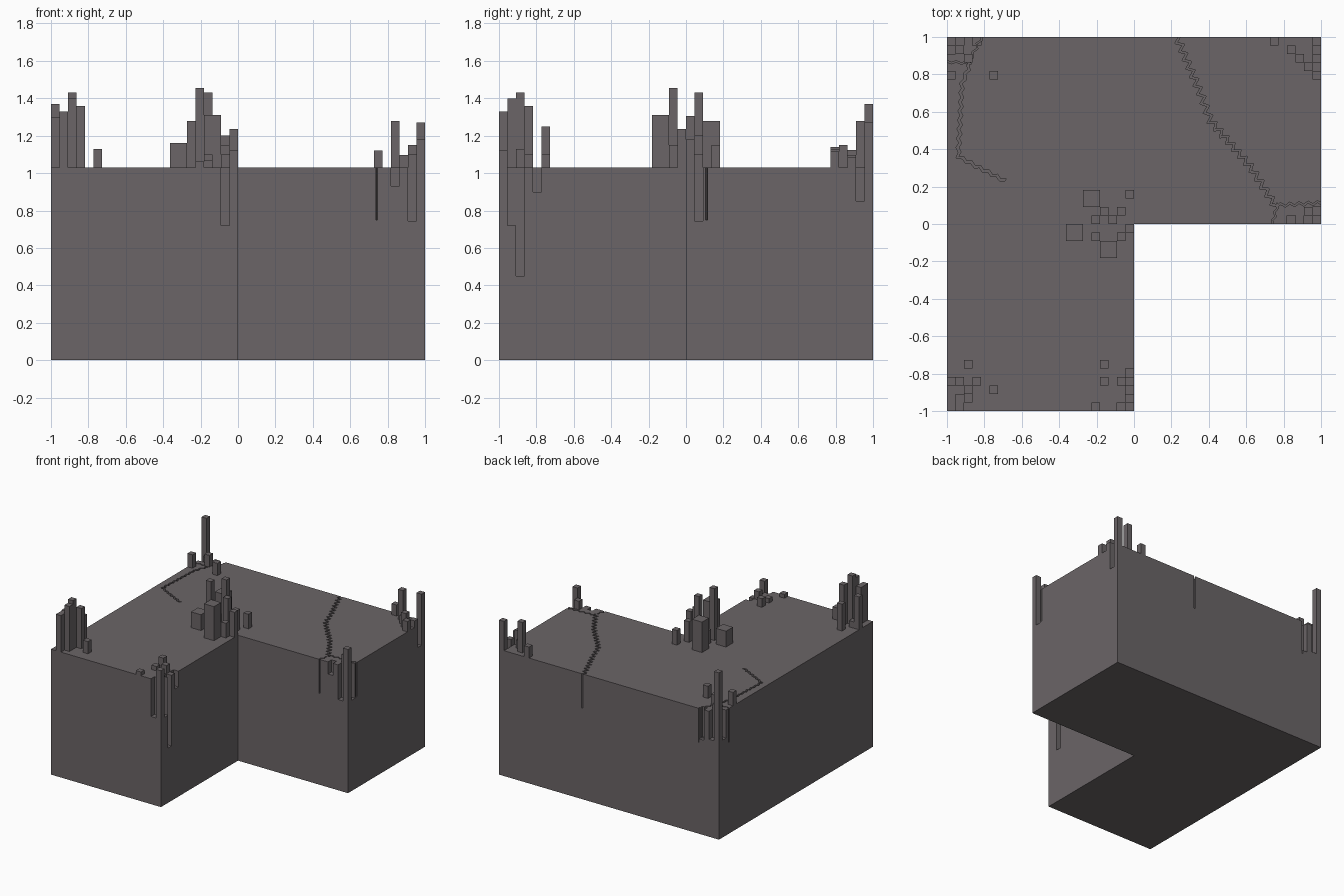
import bpy, bmesh, random
from mathutils import Vector

if "Cube" in bpy.data.objects:
    bpy.data.objects.remove(bpy.data.objects["Cube"])

random.seed(4)
TOP = 1.03
P = 1 / 22            # pitch of the small square cells
GREY = bpy.data.materials.new("warm_grey")
GREY.diffuse_color = (0.145, 0.13, 0.135, 1)
GREY.use_nodes = True
GREY.node_tree.nodes["Principled BSDF"].inputs["Base Color"].default_value = GREY.diffuse_color


def finish(name, bm):
    bmesh.ops.recalc_face_normals(bm, faces=bm.faces)
    me = bpy.data.meshes.new(name)
    bm.to_mesh(me)
    bm.free()
    ob = bpy.data.objects.new(name, me)
    me.materials.append(GREY)
    bpy.context.collection.objects.link(ob)
    return ob


def add_box(bm, lo, hi):
    lo, hi = Vector(lo), Vector(hi)
    for v in bmesh.ops.create_cube(bm, size=1)["verts"]:
        v.co = (lo + hi) / 2 + v.co * (hi - lo)


def cut(target, cutter):
    m = target.modifiers.new("cut", "BOOLEAN")
    m.operation, m.solver, m.object = "DIFFERENCE", "EXACT", cutter
    bpy.context.view_layer.objects.active = target
    bpy.ops.object.modifier_apply(modifier=m.name)
    bpy.data.objects.remove(cutter)


def crack(target, path, amp, width):
    """Cut a zigzag trench following a path, built as a strip of quads."""
    pv, pts = [Vector(p) for p in path], []
    for a, b in zip(pv, pv[1:]):
        n = max(1, round((b - a).length / .025))
        pts += [a.lerp(b, k / n) for k in range(n)]
    pts.append(pv[-1])
    bm, rings, last = bmesh.new(), [], len(pts) - 1
    for k, p in enumerate(pts):
        t = (pts[min(k + 1, last)] - pts[max(k - 1, 0)]).normalized()
        side = Vector((-t.y, t.x))
        c = p + side * (amp if k % 2 else -amp)
        l, r = c + side * width / 2, c - side * width / 2
        rings.append([bm.verts.new((q.x, q.y, z)) for q, z in
                      ((l, .75), (r, .75), (r, 1.2), (l, 1.2))])
    for a, b in zip(rings, rings[1:]):
        for i in range(4):
            j = (i + 1) % 4
            bm.faces.new((a[i], a[j], b[j], b[i]))
    bm.faces.new(rings[0])
    bm.faces.new(rings[-1])
    cut(target, finish("crack_cutter", bm))


def cluster(name, corner, raised, sunk=(), fill=0):
    """Columns and notches on a cell grid counted inwards from a corner."""
    sx, sy = (1 if corner[0] < 0 else -1), (1 if corner[1] < 0 else -1)
    if corner == (0, -1):
        sx = -1
    if corner == (1, 0):
        sy = 1

    def box(bm, i, j, z0, z1, over=0):
        i0 = i - over if i == 0 else i
        j0 = j - over if j == 0 else j
        xs = sorted(corner[0] + sx * P * k for k in (i0, i + 1))
        ys = sorted(corner[1] + sy * P * k for k in (j0, j + 1))
        add_box(bm, (xs[0], ys[0], z0), (xs[1], ys[1], z1))

    bm = bmesh.new()
    for i, j, top in raised:
        box(bm, i, j, TOP, top)
    # short columns on the remaining cells of the patch
    used = {c[:2] for c in (*raised, *sunk)}
    free = [(i, j) for i in range(5) for j in range(5)
            if (i + j) % 2 == 0 and i + j < 7 and (i, j) not in used]
    for i, j in random.sample(free, fill):
        box(bm, i, j, TOP, random.uniform(1.06, 1.13))
    finish(name, bm)
    for i, j, bottom in sunk:
        bm = bmesh.new()
        box(bm, i, j, bottom, 1.2, .4)
        cut(block, finish("notch_cutter", bm))


# L-shaped block
bm = bmesh.new()
outline = [(-1, -1), (0, -1), (0, 0), (1, 0), (1, 1), (-1, 1)]
f = bm.faces.new([bm.verts.new((x, y, 0)) for x, y in outline])
ext = bmesh.ops.extrude_face_region(bm, geom=[f])["geom"]
bmesh.ops.translate(bm, vec=(0, 0, TOP),
                    verts=[v for v in ext if isinstance(v, bmesh.types.BMVert)])
block = finish("block", bm)

# Long crack with its two branches at the right, then the left one
crack(block, [(.22, 1.02), (.355, .7), (.41, .55), (.62, .31), (.76, .09)], .016, .015)
crack(block, [(.77, .11), (.73, -.03)], .006, .008)
crack(block, [(.76, .1), (1.03, .115)], .008, .01)
crack(block, [(-.69, .23), (-.94, .36), (-.92, .75), (-.88, .85)], .007, .014)
crack(block, [(-1.03, .868), (-.87, .86)], .005, .008)
crack(block, [(-.89, .85), (-.8, 1.03)], .007, .008)

# Corner clusters: (cell, cell, top) raised and (cell, cell, bottom) sunk
cluster("front_left_columns", (-1, -1),
        [(2, 2, 1.43), (2, 1, 1.4), (3, 3, 1.36), (1, 1, 1.33),
         (1, 0, 1.33), (0, 3, 1.3), (2, 5, 1.25), (5, 2, 1.13)], fill=1)
cluster("front_right_columns", (0, -1), [(0, 0, 1.12), (3, 5, 1.1)],
        [(1, 0, .72), (0, 1, .72), (0, 2, .45), (0, 4, .9)], fill=3)
cluster("back_right_columns", (1, 1),
        [(0, 0, 1.27), (3, 1, 1.28), (5, 0, 1.12), (1, 3, 1.15)],
        [(0, 1, .85)], fill=3)
cluster("inner_right_columns", (1, 0), [(0, 0, 1.18), (1, 1, 1.1)],
        [(1, 0, .745), (3, 0, .93), (0, 1, .745)])
cluster("back_left_columns", (-1, 1),
        [(0, 0, 1.37), (5, 4, 1.13), (0, 4, 1.14)],
        [(1, 0, .8), (3, 0, .78), (0, 1, .8)], fill=2)

# Cluster at the inner corner: cell x, cell y, width in cells, top
bm = bmesh.new()
for x, y, w, top in [(-6, 2, 2, 1.28), (-4, -4, 2, 1.31), (-8, -2, 2, 1.16),
                     (-5, -2, 1, 1.455), (-4, 1, 1, 1.43), (-3, 0, 1, 1.305),
                     (-2, 1, 1, 1.2), (-1, -1, 1, 1.235), (-1, 3, 1, 1.15),
                     (-2, -2, 1, 1.15), (-5, 0, 1, 1.14)]:
    add_box(bm, (x * P, y * P, TOP), ((x + w) * P, (y + w) * P, top))
finish("inner_corner_columns", bm)
